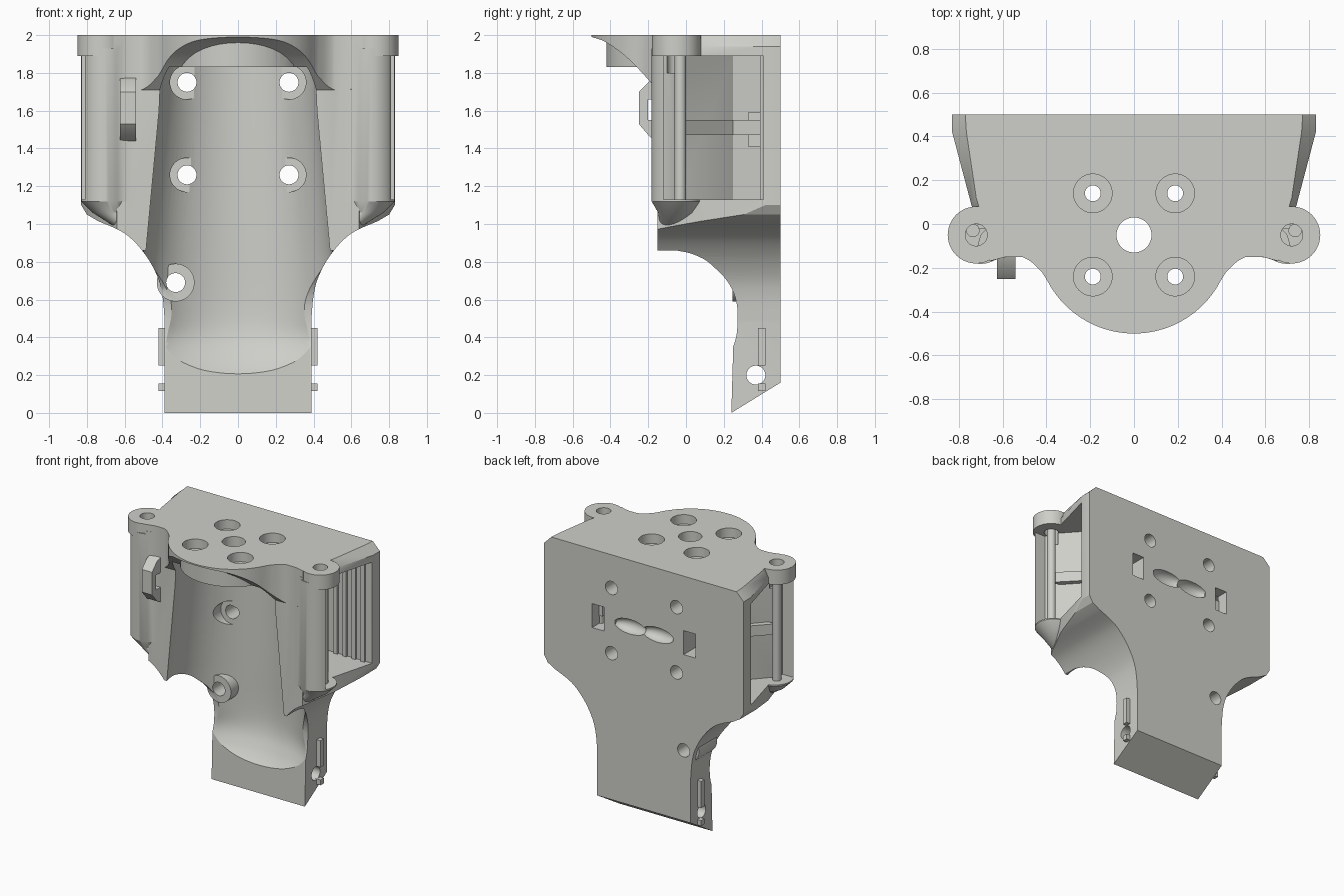
import bpy, bmesh, math

cube = bpy.data.objects.get("Cube")
if cube:
    bpy.data.objects.remove(cube, do_unlink=True)

grey = bpy.data.materials.new("warm_grey")
grey.use_nodes = True
COLOUR = (0.62, 0.62, 0.585, 1)
grey.diffuse_color = COLOUR
grey.node_tree.nodes["Principled BSDF"].inputs["Base Color"].default_value = COLOUR


def loft(name, rings):
    """Closed solid through equal-length rings of 3D points."""
    bm = bmesh.new()
    rows = [[bm.verts.new(p) for p in ring] for ring in rings]
    n = len(rows[0])
    for low, high in zip(rows, rows[1:]):
        for i in range(n):
            j = (i + 1) % n
            bm.faces.new((low[i], low[j], high[j], high[i]))
    bm.faces.new(rows[0][::-1])
    bm.faces.new(rows[-1])
    bmesh.ops.recalc_face_normals(bm, faces=bm.faces)
    mesh = bpy.data.meshes.new(name)
    bm.to_mesh(mesh)
    bm.free()
    mesh.materials.append(grey)
    obj = bpy.data.objects.new(name, mesh)
    bpy.context.collection.objects.link(obj)
    return obj


def place(axis, p, h):
    u, v = p
    return {"x": (h, u, v), "y": (u, h, v), "z": (u, v, h)}[axis]


def prism(name, pts, axis, a, b):
    return loft(name, [[place(axis, p, h) for p in pts] for h in (a, b)])


def circle(u, v, ru, rv=None, n=48):
    rv = rv or ru
    return [(u + ru * math.cos(2 * math.pi * i / n), v + rv * math.sin(2 * math.pi * i / n))
            for i in range(n)]


def rod(name, u, v, r, axis, a, b):
    return prism(name, circle(u, v, r), axis, a, b)


def box(name, x0, x1, y0, y1, z0, z1):
    return prism(name, [(x0, y0), (x1, y0), (x1, y1), (x0, y1)], "z", z0, z1)


def combine(obj, other, operation):
    mod = obj.modifiers.new("bool", "BOOLEAN")
    mod.operation, mod.solver, mod.object = operation, "EXACT", other
    bpy.context.view_layer.objects.active = obj
    bpy.ops.object.modifier_apply(modifier=mod.name)
    bpy.data.objects.remove(other, do_unlink=True)


def add(obj, other):
    combine(obj, other, "UNION")


def cut(obj, other):
    combine(obj, other, "DIFFERENCE")


def mirrored(pts):
    return pts + [(-u, v) for u, v in reversed(pts)]


def smooth_curve(pts, steps=6):
    """Catmull-Rom samples through the points."""
    out = []
    ext = [pts[0]] + pts + [pts[-1]]
    for a, b, c, d in zip(ext, ext[1:], ext[2:], ext[3:]):
        for s in range(steps):
            t = s / steps
            out.append(tuple(0.5 * (2 * q + (r - p) * t + (2 * p - 5 * q + 4 * r - w) * t * t
                                    + (3 * q - p - 3 * r + w) * t ** 3)
                             for p, q, r, w in zip(a, b, c, d)))
    return out + [pts[-1]]


# Main body: plan outline trimmed by the front and side silhouettes
wide = mirrored([(0.83, 0.5), (0.83, 0.42), (0.74, 0.08), (0.64, -0.15)])
narrow = mirrored([(0.77, 0.5), (0.765, 0.42), (0.72, 0.12), (0.64, -0.15)])
body = loft("mount_body", [[(x, y, z) for x, y in ring]
                           for ring, z in ((wide, -0.05), (wide, 1.94), (narrow, 2.0))])
bell = smooth_curve([(0.74, 1.015), (0.6, 0.95), (0.5, 0.85), (0.43, 0.73),
                     (0.4, 0.62), (0.388, 0.48)])
front = mirrored([(0.95, 2.1), (0.95, 1.15), (0.83, 1.1), (0.8, 1.05)] + bell + [(0.388, -0.1)])
combine(body, prism("front_trim", front, "y", -0.7, 0.7), "INTERSECT")
arch = smooth_curve([(-0.05, 0.86), (0.05, 0.835), (0.15, 0.77), (0.23, 0.68),
                     (0.27, 0.57), (0.27, 0.43), (0.25, 0.35)])
side = [(-0.2, 2.1), (-0.2, 0.86)] + arch + [(0.24, 0), (0.5, 0.16), (0.6, 0.2215), (0.6, 2.1)]
combine(body, prism("side_trim", side, "x", -1, 1), "INTERSECT")

# Front bulge of the top plate, with a sloping underside
arc = [(0.445 * math.sin(a), -0.055 - 0.445 * math.cos(a))
       for a in [math.radians(3 + 5 * i) for i in range(13)]]
rim = arc + smooth_curve([(0.42, -0.22), (0.48, -0.165), (0.55, -0.145), (0.66, -0.17)], 4)
bulge = prism("top_bulge", mirrored([(0.66, 0.1)] + rim[::-1]), "z", 1.5, 2.0)
slope = smooth_curve([(-0.5, 1.99), (-0.42, 1.96), (-0.3, 1.87), (-0.15, 1.71)])
combine(bulge, prism("slope_trim", [(-0.6, 2.1), (-0.6, 1.99)] + slope
                     + [(0.2, 1.71), (0.2, 2.1)], "x", -1, 1), "INTERSECT")
add(body, bulge)

# Ears and their columns, blended into the front wall and tapering to the lower corners
for s in (-1, 1):
    column = loft("ear_column", [[(s * (cx + x), cy + y, z) for x, y in circle(0, 0, r)]
                                 for cx, cy, r, z in ((0.535, -0.1, 0.03, 0.93),
                                                      (0.675, -0.052, 0.095, 1.06),
                                                      (0.7, -0.052, 0.13, 1.12),
                                                      (0.7, -0.052, 0.13, 1.93))])
    add(body, column)
    fillet = [(s * x, y) for x, y in ((0.5, -0.1), (0.55, -0.148), (0.6, -0.153),
                                      (0.65, -0.17), (0.7, -0.1))]
    add(body, prism("column_fillet", fillet, "z", 1.12, 1.95))
    add(body, rod("ear", s * 0.72, -0.05, 0.13, "z", 1.89, 2.0))

# Barrel channel ending in a rounded scoop, the disc above it and the lower screw boss
stations = smooth_curve([(0.17, 0.55, 0.27), (0.2, 0.55, 0.29), (0.24, 0.56, 0.325),
                         (0.3, 0.59, 0.365), (0.4, 0.59, 0.41), (0.55, 0.53, 0.43),
                         (0.87, 0.5, 0.43)], 4) + [(1.6, 0.43, 0.43), (1.83, 0.42, 0.43)]
cut(body, loft("channel", [[(x, y, z) for x, y in circle(0, -0.05, rx, depth, 96)]
                           for z, rx, depth in stations]))
add(body, rod("top_disc", 0, -0.055, 0.365, "z", 1.83, 1.97))
add(body, rod("lower_boss", -0.33, 0.69, 0.1, "y", 0.245, 0.46))

# Side pockets, with a slanting inner wall beside the channel
for s in (-1, 1):
    plan = [(1.0, -0.12), (0.72, -0.12), (0.7, -0.05), (0.43, 0.25), (0.41, 0.41), (1.0, 0.41)]
    cut(body, prism("pocket", [(s * x, y) for x, y in plan], "z", 1.13, 1.89))
    cut(body, rod("ear_hole", s * 0.72, -0.05, 0.05, "z", 1.8, 2.1))
    # Square windows and shallow strap hollows in the back
    cut(body, box("back_window", s * 0.38 - 0.05, s * 0.38 + 0.05, 0.33, 0.6, 1.41, 1.59))
    hollow = []
    for k in range(1, 12):
        a = math.pi * k / 12
        hollow.append([(s * 0.115 - 0.13 * math.cos(a), y, z)
                       for y, z in circle(0.5, 1.5, 0.06 * math.sin(a), 0.055 * math.sin(a), 24)])
    cut(body, loft("strap_hollow", hollow))
    # Front-to-back screws with counterbores
    for z in (1.26, 1.75):
        cut(body, rod("screw_hole", s * 0.27, z, 0.05, "y", -0.1, 0.6))
        cut(body, rod("counterbore", s * 0.27, z, 0.09, "y", -0.05, 0.31))
    # Top screws with counterbores
    for y in (-0.24, 0.14):
        cut(body, rod("top_hole", s * 0.188, y, 0.036, "z", 1.7, 2.1))
        cut(body, rod("top_counterbore", s * 0.188, y, 0.088, "z", 1.93, 2.1))
cut(body, rod("centre_hole", 0, -0.05, 0.08, "z", 1.7, 2.1))
cut(body, rod("boss_hole", -0.33, 0.69, 0.05, "y", 0.1, 0.6))
cut(body, rod("tail_hole", 0.37, 0.2, 0.05, "x", -0.6, 0.6))

# Details in the pockets and on the tail
for s, label in ((-1, "right"), (1, "left")):
    def pair(name, x0, x1, *rest):
        a, b = sorted((s * x0, s * x1))
        return box(label + "_" + name, a, b, *rest)
    rod(label + "_pocket_post", s * 0.735, -0.03, 0.03, "z", 1.13, 1.9)
    bar = [(s * x, y) for x, y in ((0.66, -0.02), (0.73, -0.02), (0.47, 0.25),
                                   (0.45, 0.42), (0.4, 0.42), (0.42, 0.25))]
    prism(label + "_pocket_bar", bar, "z", 1.47, 1.55)
    for i in range(4):
        x = 0.52 + 0.075 * i
        pair("pocket_rib", x, x + 0.03, 0.393, 0.415, 1.12, 1.9)
    pair("upper_rail", 0.38, 0.42, 0.38, 0.42, 0.25, 0.45)
    pair("lower_rail", 0.38, 0.42, 0.38, 0.42, 0.115, 0.155)

# Cable loop on the front
loop = [(-0.13, 1.78), (-0.19, 1.76), (-0.25, 1.7), (-0.25, 1.53), (-0.19, 1.46), (-0.13, 1.43),
        (-0.13, 1.55), (-0.2, 1.55), (-0.2, 1.66), (-0.13, 1.66)]
prism("cable_loop", loop, "x", -0.625, -0.54)

# Smooth the curved faces, keeping edges sharp
for obj in bpy.context.scene.objects:
    obj.select_set(obj.type == "MESH")
bpy.context.view_layer.objects.active = body
bpy.ops.object.shade_smooth_by_angle(angle=math.radians(28))
